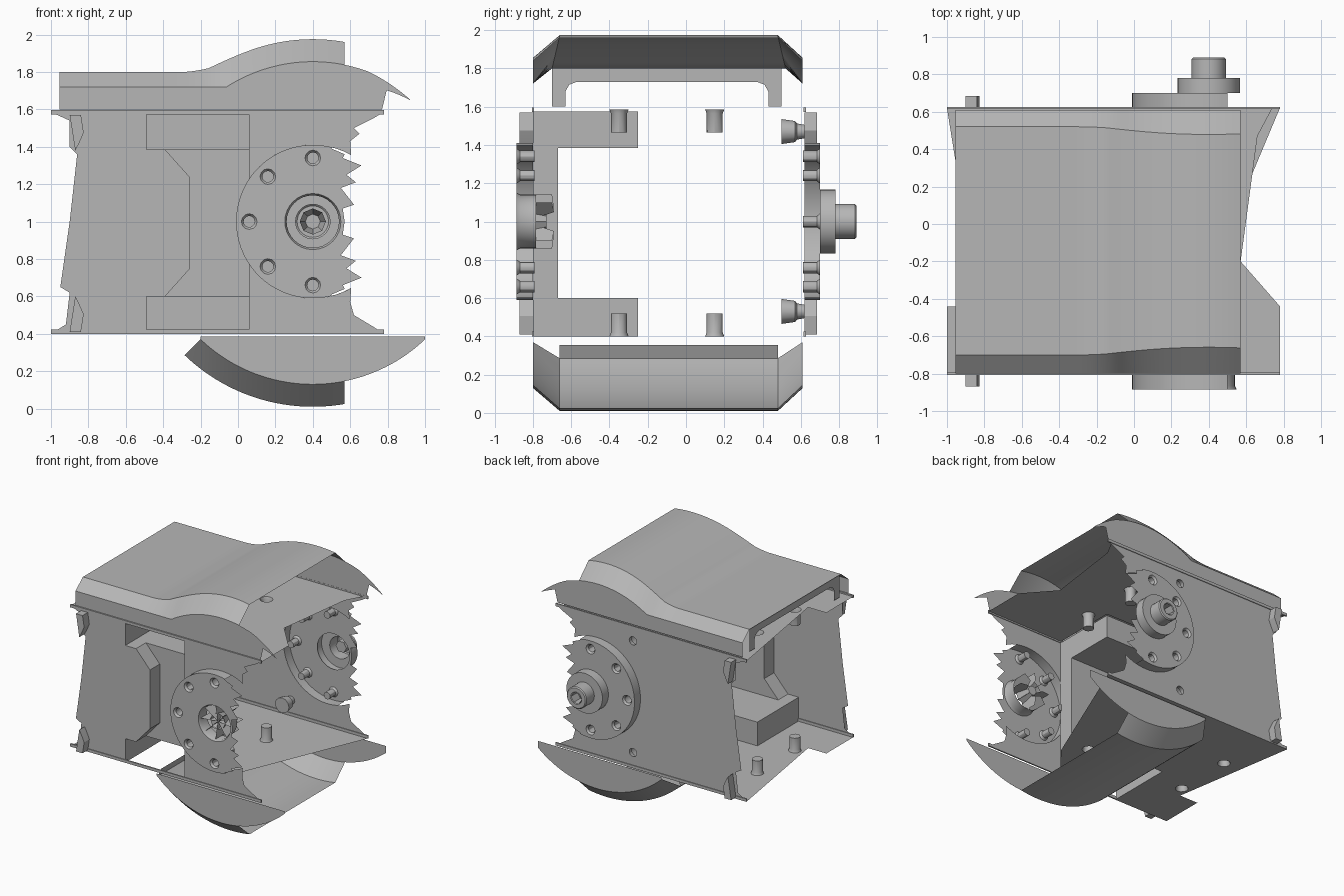
import bpy, bmesh
from math import sin, cos, pi, sqrt, radians
from mathutils import Vector

cube = bpy.data.objects.get("Cube")
if cube:
    bpy.data.objects.remove(cube)

grey = bpy.data.materials.new("plain grey")
grey.use_nodes = True
grey.diffuse_color = (0.47, 0.47, 0.47, 1)
grey.node_tree.nodes["Principled BSDF"].inputs["Base Color"].default_value = (0.47, 0.47, 0.47, 1)

FRONT, BACK, LOW, HIGH = -0.8, 0.62, 0.4, 1.585
AX, AZ = 0.4, 1.0          # axis of the round hubs


def finish(bm, name, solid=False):
    bmesh.ops.remove_doubles(bm, verts=bm.verts, dist=0.0005)
    if solid:
        bmesh.ops.recalc_face_normals(bm, faces=bm.faces)
    mesh = bpy.data.meshes.new(name)
    bm.to_mesh(mesh)
    bm.free()
    mesh.materials.append(grey)
    ob = bpy.data.objects.new(name, mesh)
    bpy.context.collection.objects.link(ob)
    bpy.ops.object.select_all(action='DESELECT')
    ob.select_set(True)
    bpy.context.view_layer.objects.active = ob
    bpy.ops.object.shade_smooth_by_angle(angle=radians(30))
    return ob


def flat_y(y):
    return lambda u, v, d=0: Vector((u, y + d, v))


def flat_z(z):
    return lambda u, v, d=0: Vector((u, v, z + d))


def ring(cu, cv, r, n=16, start=0.0, end=360.0):
    closed = end - start >= 360
    steps = n if closed else n - 1
    return [(cu + r * cos(radians(start + (end - start) * i / steps)),
             cv + r * sin(radians(start + (end - start) * i / steps))) for i in range(n)]


def fill(bm, loops, place):
    # flat sheet bounded by the first loop, with the others as holes
    edges = []
    for loop in loops:
        vs = [bm.verts.new(place(u, v)) for u, v in loop]
        edges += [bm.edges.new((vs[i], vs[i - 1])) for i in range(len(vs))]
    bmesh.ops.triangle_fill(bm, use_beauty=True, use_dissolve=False, edges=edges)


def strip(bm, a, b, closed=True):
    va, vb = ([bm.verts.new(p) for p in loop] for loop in (a, b))
    for i in range(0 if closed else 1, len(va)):
        bm.faces.new((va[i - 1], va[i], vb[i], vb[i - 1]))


def stack(bm, cu, cv, steps, place, n=16, cap=True):
    # stepped round wall through (radius, depth) pairs
    loops = [[place(u, v, d) for u, v in ring(cu, cv, r, n)] for r, d in steps]
    for a, b in zip(loops, loops[1:]):
        strip(bm, a, b)
    if cap:
        bm.faces.new([bm.verts.new(p) for p in loops[-1]])


def prism(name, outline, y0, y1):
    bm = bmesh.new()
    a, b = ([(u, y, v) for u, v in outline] for y in (y0, y1))
    strip(bm, a, b)
    for loop in (a, b):
        bm.faces.new([bm.verts.new(p) for p in loop])
    return finish(bm, name, True)


def rect(u0, u1, v0, v1):
    return [(u0, v0), (u1, v0), (u1, v1), (u0, v1)]


# Side plates with worn ends at the open side
worn = [(-1, HIGH), (-.9, 1.54), (-.9, 1.4), (-.86, 1.36), (-.9, 1.0),
        (-.95, .65), (-.9, .62), (-.92, .45), (-1, LOW)]
torn_low = [(.78, LOW), (.72, .44), (.62, .5), (.6, .57)]
torn_high = [(.6, 1.43), (.65, 1.47), (.62, 1.5), (.72, 1.55), (.78, HIGH)]
tongue = [(-.49, .6), (-.39, .6), (-.26, .745), (-.26, 1.24), (-.39, 1.385), (-.49, 1.385)]
bm = bmesh.new()
fill(bm, [worn + [(-.49, LOW)] + tongue + [(-.49, HIGH)]], flat_y(FRONT))
finish(bm, "front_plate")

# Front plate remains above and below the hub
for name, outline in (
        ("front_plate_lower", [(.06, LOW)] + torn_low + ring(AX, AZ, .41, 20, 300, 214)),
        ("front_plate_upper", ring(AX, AZ, .41, 20, 146, 60) + torn_high + [(.06, HIGH)])):
    bm = bmesh.new()
    fill(bm, [outline], flat_y(FRONT))
    finish(bm, name)

bm = bmesh.new()
screws = [(.06, 1.47), (.06, .53)]
bay = ring(AX, AZ, .41, 40, 300, 60)
fill(bm, [worn + torn_low + bay + torn_high]
     + [ring(u, v, .035, 12) for u, v in screws], flat_y(BACK))
for u, v in screws:
    stack(bm, u, v, [(.035, 0), (.042, -.04), (.055, -.05), (.065, -.12)], flat_y(BACK), 12)
finish(bm, "back_plate")

# Floor and ceiling sheets, notched at the front, with screw cups
left_side = [(-.49, -.25), (-.49, FRONT), (-1, FRONT), (-1, -.44), (-.83, -.44), (-1, BACK)]
ceiling = [(.74, BACK), (.66, .47), (.57, -.2), (.78, -.44), (.78, FRONT), (.06, FRONT), (.06, -.25)]
floor = [(.78, BACK), (.31, -.5), (.06, FRONT), (.06, -.25)]
for name, outline, z, way in (("ceiling", ceiling, HIGH, -1), ("floor", floor, LOW, 1)):
    bm = bmesh.new()
    spots = [(x, y) for x in (-.77, .16) for y in (-.35, .15)]
    fill(bm, [outline + left_side] + [ring(x, y, .05, 12) for x, y in spots], flat_z(z))
    for x, y in spots:
        stack(bm, x, y, [(.05, 0), (.042, way * .02), (.042, way * .12)], flat_z(z), 12)
    finish(bm, name)

# Thin rails along the plate edges
for side, y in (("front", FRONT), ("back", BACK)):
    for level, z in (("top", HIGH), ("bottom", LOW + .012)):
        prism(side + "_" + level + "_rail", rect(-1, .78, z - .012, z + .012), y - .006, y + .006)

# Recess in the front: shallow in the middle, deep notches above and below
MID = -.67
bm = bmesh.new()
fill(bm, [tongue[1:5] + [(.06, 1.385), (.06, .6)]], flat_y(MID))
wall = tongue + [(.06, 1.385), (.06, .6)]
for a, b in zip(wall[1:4], wall[2:5]):
    strip(bm, [flat_y(FRONT)(*a), flat_y(FRONT)(*b)], [flat_y(MID)(*a), flat_y(MID)(*b)], False)
fill(bm, [rect(FRONT, MID, .6, 1.385)], lambda u, v: Vector((.06, u, v)))
finish(bm, "front_recess")
for name, inner, outer in (("upper_notch", 1.385, HIGH - .01), ("lower_notch", .6, LOW)):
    bm = bmesh.new()
    rows = [[(-.49, FRONT, z), (-.49, -.25, z), (.06, -.25, z), (.06, FRONT, z)] for z in (inner, outer)]
    strip(bm, *rows, closed=False)
    shelf = [(-.49, FRONT), (-.39, FRONT), (-.39, MID), (.06, MID), (.06, -.25), (-.49, -.25)]
    fill(bm, [shelf], flat_z(inner))
    finish(bm, name)

# Hub discs: hollow shells with a jagged open edge and screw cups
jag = [(.5, 1.39), (.57, 1.36), (.56, 1.34), (.66, 1.3), (.58, 1.25), (.63, 1.21),
       (.55, 1.18), (.62, 1.09), (.56, 1.07)]
jag = [(u, 2 - v) for u, v in jag] + [(.57, 1)] + jag[::-1]
arc = ring(AX, AZ, .41, 48, 76, 284)
holes = [(AX + .34 * cos(radians(a)), AZ + .34 * sin(radians(a))) for a in (90, 135, 180, 225, 270)]
for name, y, out in (("front_hub", FRONT, -.085), ("back_hub", BACK, .08)):
    bm = bmesh.new()
    place = flat_y(y + out)
    fill(bm, [arc + jag, ring(AX, AZ, .15, 32)] + [ring(u, v, .042, 12) for u, v in holes], place)
    rim = [place(u, v) for u, v in arc]
    strip(bm, rim, [Vector((p.x, y, p.z)) for p in rim], closed=False)
    for u, v in holes:
        stack(bm, u, v, [(.042, 0), (.03, -out * .2), (.03, -out * 1.1)], place, 12)
    if out < 0:
        # open bearing cup
        stack(bm, AX, AZ, [(.15, 0), (.14, .02), (.14, .1)], place, 32, cap=False)
    else:
        # stepped output shaft with a six-sided socket
        stack(bm, AX, AZ, [(.15, 0), (.168, 0), (.168, .08), (.092, .08), (.092, .182),
                           (.084, .19), (.05, .19)], place, 32, cap=False)
        stack(bm, AX, AZ, [(.05, .19), (.05, .1)], place, 6)
    finish(bm, name)

# Spokes inside the front bearing cup
bm = bmesh.new()
for i in range(8):
    a = pi * i / 4
    du, dv = cos(a), sin(a)
    pts = [(.0, -.84), (.14, -.87), (.14, -.7), (.07, -.69)]
    bm.faces.new([bm.verts.new((AX + du * r, y, AZ + dv * r)) for r, y in pts])
stack(bm, AX, AZ, [(.07, -.01), (.04, .1)], flat_y(-.83), 8)
finish(bm, "bearing_spokes")

# Torn corner pegs at the open end
for side, y0, y1 in (("front", FRONT, -.87), ("back", BACK, .685)):
    for level, z0, z1 in (("upper", 1.57, 1.38), ("lower", .41, .6)):
        mid = (z0 + z1) / 2
        prism(side + "_" + level + "_peg", [(-.84, z0), (-.825, mid), (-.85, z1 * .6 + mid * .4),
              (-.87, z1), (-.885, mid), (-.9, z0)], y0, y1)


def wall_rise(x, r):
    return sqrt(max(r * r - (x - AX) ** 2, 0))


def shell(name, xs, section):
    bm = bmesh.new()
    rows = [section(x) for x in xs]
    for a, b in zip(rows, rows[1:]):
        strip(bm, a, b, closed=False)
    finish(bm, name)


def span(a, b, n):
    return [a + (b - a) * i / n for i in range(n + 1)]


def cover(x):
    low, arch = 1.8, AZ + wall_rise(x, .975)
    h = max(.12 - abs(low - arch), 0) / .12
    top = max(low, arch) + h * h * .02
    side = max(1.72, AZ + wall_rise(x, .855))
    inset = .1 + .04 * (top - low) / .17
    return [(x, FRONT, 1.6), (x, FRONT, side), (x, FRONT + inset, top), (x, BACK - inset, top),
            (x, .61, side), (x, .61, 1.6)]


def bowl(x):
    # the cheeks stop short of the rounded lip of the bowl
    cx = max(x, -.2)
    base, side = AZ - wall_rise(x, .99), min(.385, AZ - wall_rise(cx, .87))
    return [(cx, FRONT, .385), (cx, FRONT, side), (x, -.66, base), (x, .48, base),
            (cx, .61, side), (cx, .61, .385)]


# Upper cover and lower bowl, with side cheeks running past the cut end
shell("upper_cover", [-.955] + span(-.4, .57, 40), cover)
shell("lower_bowl", span(-.285, .57, 36), bowl)
shell("bowl_lip", (0, 1), lambda t: [(-.285 + .03 * t, y, .285 + .07 * t) for y in (-.66, .48)])
for side, y, tip in (("front", FRONT, 1.0), ("back", .61, .95)):
    def cover_cheek(x):
        top = AZ + wall_rise(x, .855) - .12 * max(x - .7, 0)
        return [(x, y, 1.6 if x < .78 else top - .05 * (.93 - x) / .15), (x, y, top)]
    shell(side + "_cover_cheek", span(.57, .92, 14), cover_cheek)
    shell(side + "_bowl_cheek", span(.57, tip, 14),
          lambda x: [(x, y, .385), (x, y, min(.384, AZ - wall_rise(x, .87)))])

# Arched end frame under the cover
bm = bmesh.new()
opening = [(-.63, 1.6), (-.63, 1.68), (-.61, 1.715), (-.57, 1.73)]
opening += [(-.2 - y, z) for y, z in reversed(opening)]
fill(bm, [[(.5, 1.6), (.5, 1.8), (-.7, 1.8), (-.7, 1.6)] + opening],
     lambda u, v, d=0: Vector((-.94, u, v)))
finish(bm, "end_frame")
